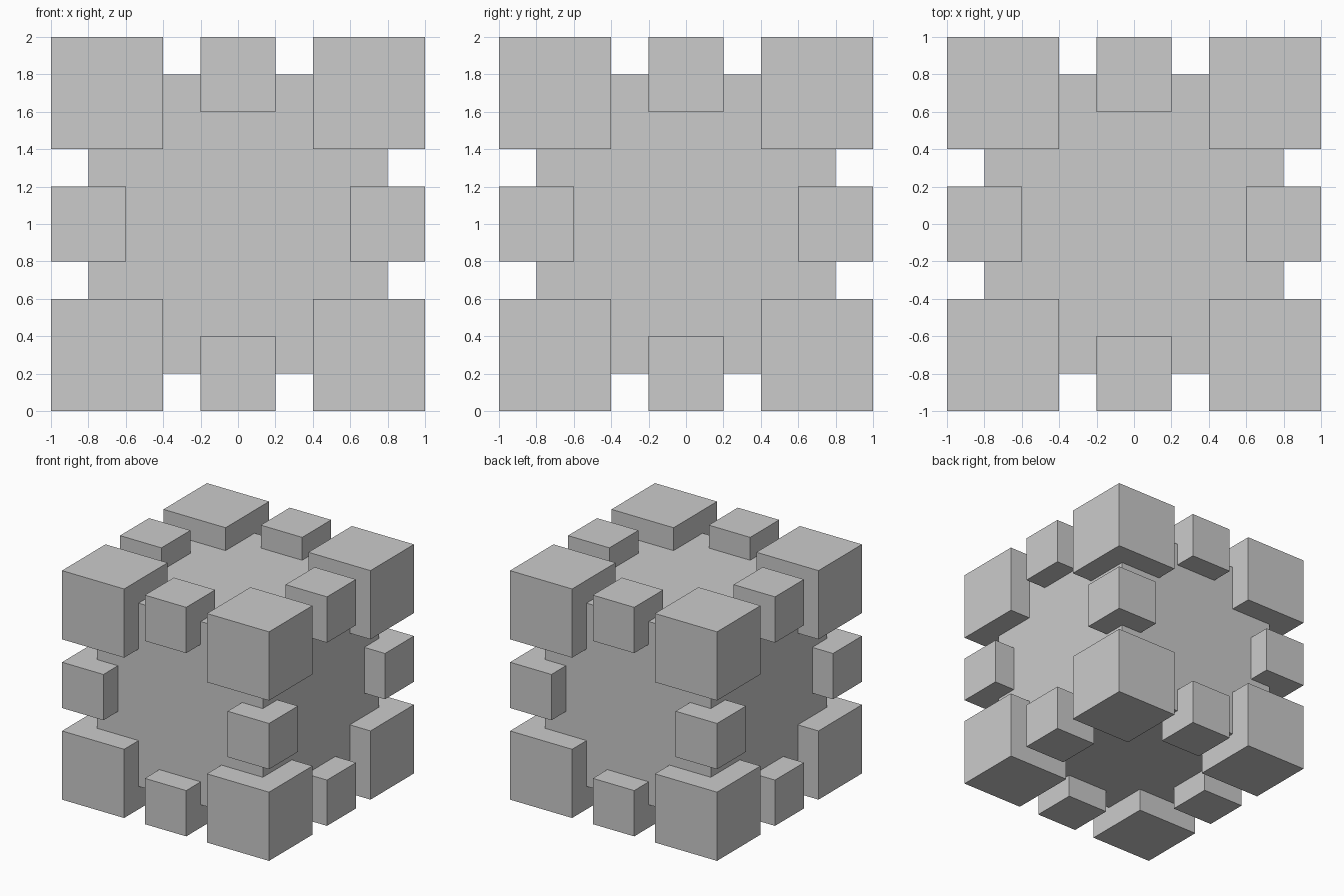
import bpy
from itertools import product

if "Cube" in bpy.data.objects:
    bpy.data.objects.remove(bpy.data.objects["Cube"])

CENTRE_Z = 1.0


def cube(name, size, x, y, z):
    """Add a cube placed relative to the model's centre."""
    bpy.ops.mesh.primitive_cube_add(size=size, location=(x, y, z + CENTRE_Z))
    bpy.context.object.name = name


# Central body
cube("core", 1.6, 0, 0, 0)

# Blocks on the corners (large) and the middle of each edge (small)
for x, y, z in product((-1, 0, 1), repeat=3):
    zeros = (x, y, z).count(0)
    if zeros == 0:
        cube("corner_block", 0.6, 0.7 * x, 0.7 * y, 0.7 * z)
    elif zeros == 1:
        cube("edge_block", 0.4, 0.8 * x, 0.8 * y, 0.8 * z)
